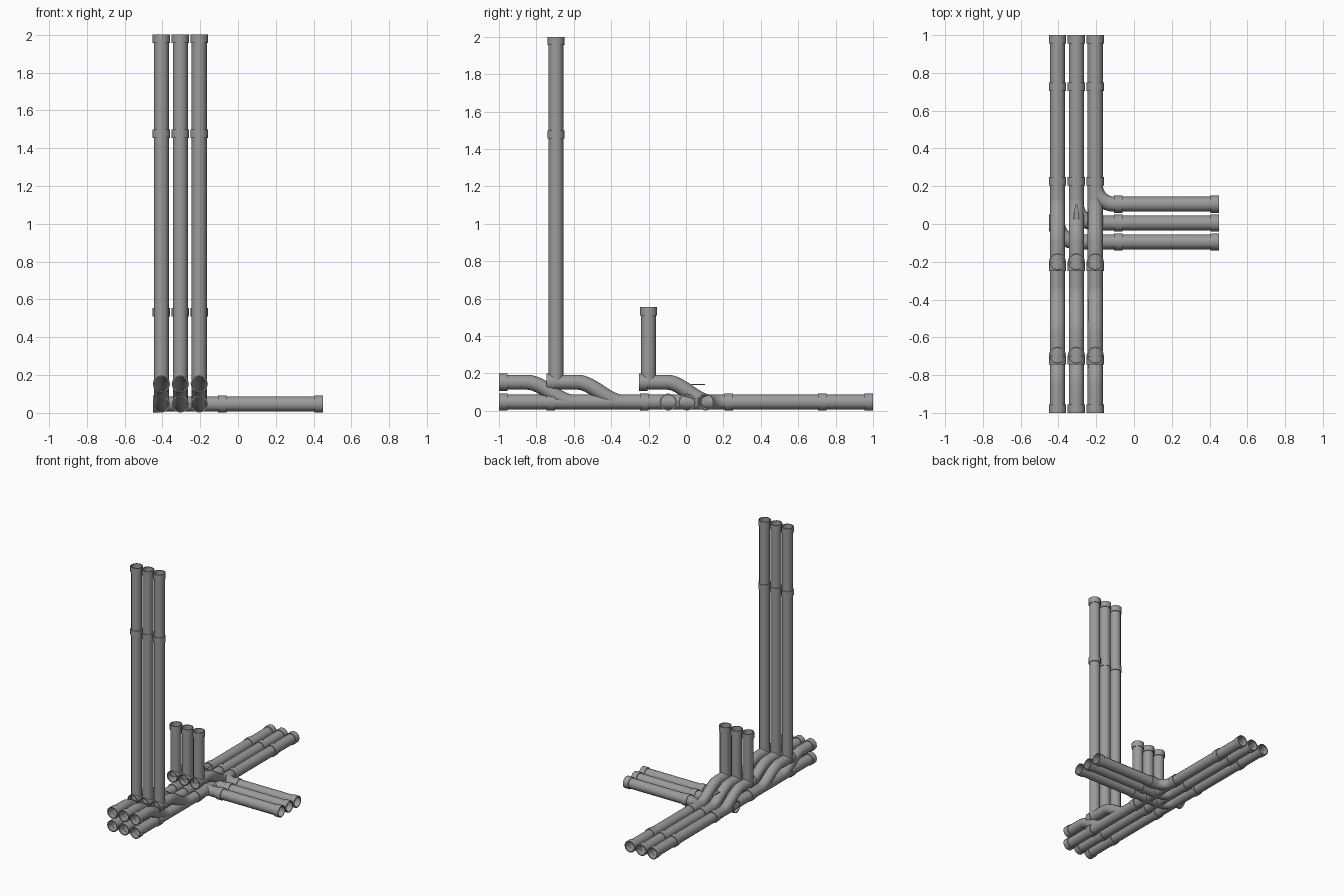
import bpy, bmesh, math
from mathutils import Vector

cube = bpy.data.objects.get("Cube")
if cube:
    bpy.data.objects.remove(cube, do_unlink=True)

GREY = 0.33
metal = bpy.data.materials.new("pipe grey")
metal.diffuse_color = (GREY, GREY, GREY, 1)
metal.use_nodes = True
metal.node_tree.nodes["Principled BSDF"].inputs["Base Color"].default_value = (GREY, GREY, GREY, 1)

SIDES = 12
PIPE, COLLAR, LENGTH = 0.04, 0.046, 0.045
LOW, HIGH = 0.047, 0.153
COLUMNS = (-0.405, -0.305, -0.205)


def sweep(name, points, radii):
    """Open round tube along a path, one radius per point."""
    points = [Vector(p) for p in points]
    bm = bmesh.new()
    rings = []
    last = len(points) - 1
    way = (points[-1] - points[0]).normalized()
    for i, p in enumerate(points):
        step = points[min(i + 1, last)] - points[max(i - 1, 0)]
        if step.length > 1e-6:
            way = step.normalized()
        # pick a side axis that stays steady along planar paths
        side = Vector((1, 0, 0)) if abs(way.x) < 0.01 else Vector((0, 0, 1))
        if any(abs(q.x - points[0].x) > 1e-4 for q in points):
            side = Vector((0, 0, 1))
        up = way.cross(side).normalized()
        ring = []
        for k in range(SIDES):
            a = 2 * math.pi * k / SIDES
            ring.append(bm.verts.new(p + radii[i] * (math.cos(a) * side + math.sin(a) * up)))
        rings.append(ring)
    for a, b in zip(rings, rings[1:]):
        for k in range(SIDES):
            n = (k + 1) % SIDES
            bm.faces.new((a[k], a[n], b[n], b[k]))
    bmesh.ops.recalc_face_normals(bm, faces=bm.faces)
    return finish(name, bm)


def finish(name, bm):
    mesh = bpy.data.meshes.new(name)
    bm.to_mesh(mesh)
    bm.free()
    mesh.materials.append(metal)
    ob = bpy.data.objects.new(name, mesh)
    bpy.context.collection.objects.link(ob)
    mesh.shade_smooth()
    mesh.set_sharp_from_angle(angle=math.radians(40))
    return ob


def pipe(name, points):
    return sweep(name, points, [PIPE] * len(points))


def collar(name, start, axis):
    """Stepped sleeve running from start along axis."""
    a = Vector(start)
    b = a + Vector(axis) * LENGTH
    return sweep(name, (a, a, b, b), (PIPE - 0.001, COLLAR, COLLAR, PIPE - 0.001))


def s_bend(x, y0, y1, steps=12):
    """Offset bend from the upper level to the lower one."""
    pts = []
    for i in range(steps + 1):
        t = i / steps
        z = HIGH + (LOW - HIGH) * t * t * (3 - 2 * t)
        pts.append((x, y0 + (y1 - y0) * t, z))
    return pts


X, Y, Z = (1, 0, 0), (0, 1, 0), (0, 0, 1)

for i, x in enumerate(COLUMNS):
    # long floor run
    pipe("floor_pipe", [(x, -1, LOW), (x, 1, LOW)])
    for y in (-1, -0.745, -0.245, 0.205, 0.705, 1 - LENGTH):
        collar("floor_collar", (x, y, LOW), Y)

    # upper front inlet dropping into the floor run
    pipe("front_inlet", [(x, -1, HIGH)] + s_bend(x, -0.85, -0.6))
    collar("front_inlet_collar", (x, -1, HIGH), Y)

    # tees with a riser and an offset bend
    for name, y, top, bend, end, rings in (
            ("tall", -0.695, 2.0, -0.58, -0.34, (1.455, 2 - LENGTH)),
            ("short", -0.2, 0.555, -0.1, 0.13, (0.51,))):
        pipe(name + "_riser", [(x, y, HIGH), (x, y, top)])
        pipe(name + "_offset_bend", [(x, y - 0.045, HIGH)] + s_bend(x, bend, end))
        collar(name + "_tee_collar", (x, y - 0.05, HIGH), Y)
        for z in rings:
            collar(name + "_riser_collar", (x, y, z), Z)

    # side branch sweeping out of the floor run
    yb = -0.095 + 0.1 * i
    arc = [(x + 0.1 - 0.1 * math.cos(a), yb + 0.1 - 0.1 * math.sin(a), LOW)
           for a in (math.pi / 2 * k / 8 for k in range(9))]
    pipe("side_branch", arc + [(0.45, yb, LOW)])
    for xc in (-0.105, 0.45 - LENGTH):
        collar("side_branch_collar", (xc, yb, LOW), X)

# blind stub on the outer side of the run
collar("outer_stub", (-0.45, 0.005, LOW), X)

# small tapered tab above the middle bend
bm = bmesh.new()
bmesh.ops.create_cube(bm, size=1)
for v in bm.verts:
    width = 0.03 if v.co.y < 0 else 0.014
    v.co = (COLUMNS[1] + v.co.x * width, 0.065 + v.co.y * 0.075, 0.141 + v.co.z * 0.005)
finish("middle_tab", bm)
